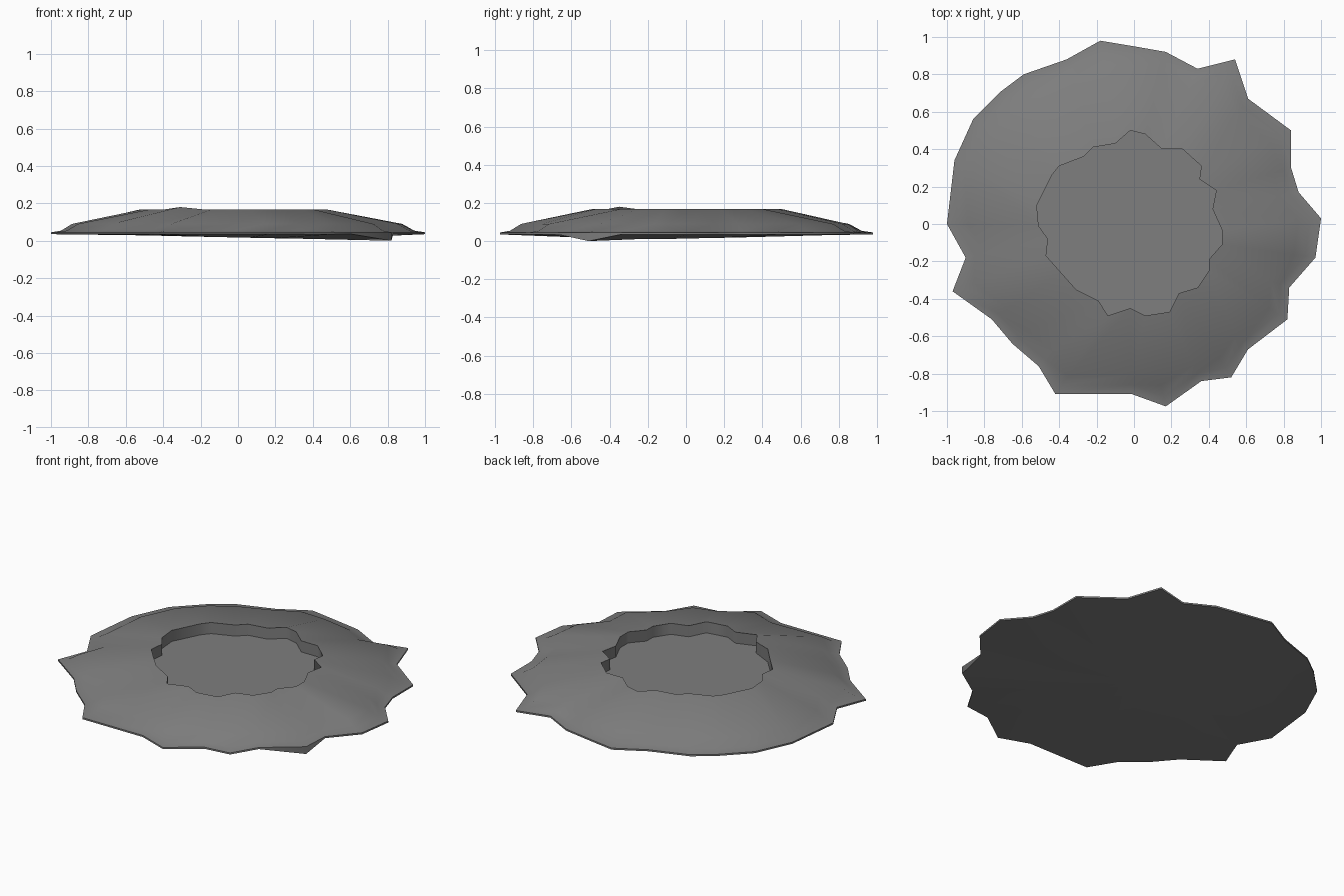
import bpy, bmesh, math
from mathutils import Vector

if "Cube" in bpy.data.objects:
    bpy.data.objects.remove(bpy.data.objects["Cube"])

# Jagged rim and crater outlines (x, y), counterclockwise from the right
OUTER = [(1.0, .03), (.88, .17), (.84, .30), (.84, .50), (.61, .67), (.54, .88),
         (.34, .83), (.17, .92), (0, .95), (-.18, .98), (-.36, .88), (-.59, .80),
         (-.71, .71), (-.86, .56), (-.96, .34), (-1.0, 0), (-.90, -.18), (-.97, -.36),
         (-.76, -.51), (-.65, -.64), (-.51, -.76), (-.42, -.91), (-.01, -.91),
         (.17, -.975), (.36, -.84), (.52, -.82), (.61, -.67), (.82, -.51),
         (.83, -.34), (.97, -.18)]
INNER = [(.47, -.03), (.42, .08), (.44, .18), (.35, .24), (.36, .31), (.26, .40),
         (.15, .40), (.06, .48), (-.02, .50), (-.10, .43), (-.22, .41), (-.27, .36),
         (-.40, .31), (-.44, .26), (-.52, .10), (-.51, -.01), (-.46, -.08), (-.47, -.17),
         (-.39, -.26), (-.31, -.35), (-.19, -.41), (-.14, -.49), (-.02, -.45),
         (.06, -.49), (.19, -.47), (.24, -.37), (.34, -.34), (.40, -.25),
         (.40, -.19), (.47, -.11)]
N = len(OUTER)
LOW = 27      # rim corner that dips to the ground
HIGH = 19     # crater lip corner that rises slightly
FLOOR = .10   # height of the sunken floor
low_point = Vector(OUTER[LOW])

grey = bpy.data.materials.new("stone grey")
grey.diffuse_color = (.21, .21, .21, 1)
grey.use_nodes = True
grey.node_tree.nodes["Principled BSDF"].inputs["Base Color"].default_value = grey.diffuse_color

bm = bmesh.new()


def ring(points, z):
    return [bm.verts.new((p[0], p[1], z)) for p in points]


def blend(t):
    return [Vector(i).lerp(Vector(o), t) for i, o in zip(INNER, OUTER)]


def under_height(p):
    return .035 * min(1, (Vector(p[:2]) - low_point).length / 1.65)


# Rings from the underside, around the rim, up to the lip and down to the floor
rings = [ring(INNER, 0), ring(OUTER, .035), ring(OUTER, .045), ring(blend(.89), .054),
         ring(blend(.77), .09), ring(INNER, .168), ring(INNER, FLOOR)]
for v in rings[0]:
    v.co.z = under_height(v.co)
rings[1][LOW].co.z = 0
rings[5][HIGH].co.z = .18

# Underside border, rim, sloping flanks and crater wall
for a, b in zip(rings, rings[1:]):
    for i in range(N):
        j = (i + 1) % N
        bm.faces.new((a[i], a[j], b[j], b[i]))

# Floor and underside centres
top = bm.verts.new((0, 0, FLOOR))
bottom = bm.verts.new((0, 0, under_height((0, 0))))
for i in range(N):
    j = (i + 1) % N
    bm.faces.new((rings[6][i], rings[6][j], top))
    bm.faces.new((rings[0][j], rings[0][i], bottom))

# Smooth surface with a crisp rim and crater wall
for f in bm.faces:
    f.smooth = True
for r in rings[1:3] + rings[5:]:
    for i in range(N):
        bm.edges.get((r[i], r[(i + 1) % N])).smooth = False

mesh = bpy.data.meshes.new("rock_slab")
bm.to_mesh(mesh)
bm.free()
mesh.materials.append(grey)
slab = bpy.data.objects.new("rock_slab", mesh)
bpy.context.collection.objects.link(slab)
